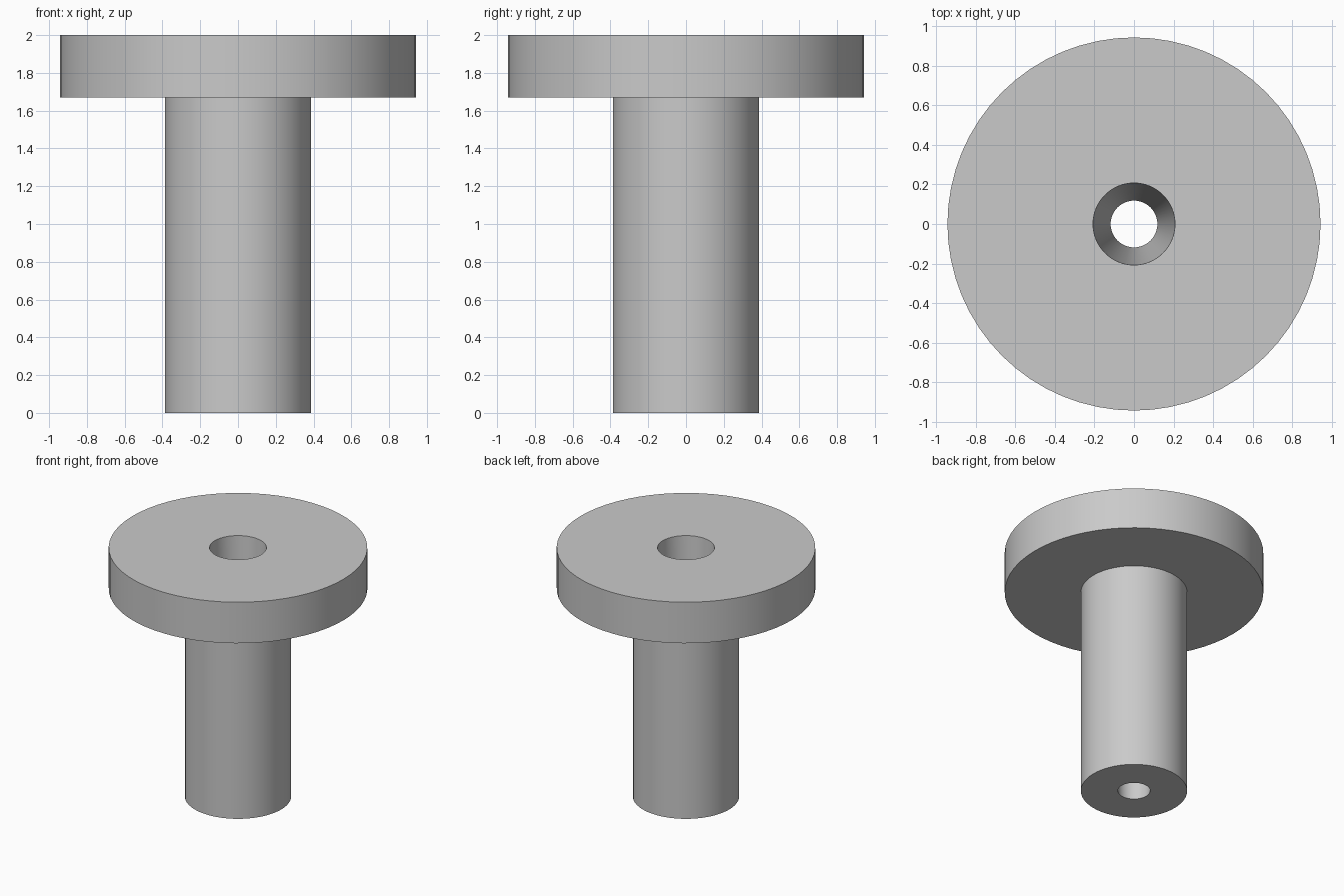
import bpy
import bmesh
import math

cube = bpy.data.objects.get("Cube")
if cube:
    bpy.data.objects.remove(cube, do_unlink=True)

SEGMENTS = 64

# Plain grey material
grey = bpy.data.materials.new("light_grey")
grey.use_nodes = True
colour = (0.59, 0.59, 0.59, 1)
grey.diffuse_color = colour
grey.node_tree.nodes["Principled BSDF"].inputs["Base Color"].default_value = colour


def lathe(name, profile, material):
    """Revolve a closed (radius, height) profile around z."""
    bm = bmesh.new()
    rings = []
    for radius, z in profile:
        ring = []
        for i in range(SEGMENTS):
            a = math.tau * i / SEGMENTS
            ring.append(bm.verts.new((radius * math.cos(a), radius * math.sin(a), z)))
        rings.append(ring)
    for k, lower in enumerate(rings):
        upper = rings[(k + 1) % len(rings)]
        for i in range(SEGMENTS):
            j = (i + 1) % SEGMENTS
            bm.faces.new((lower[i], lower[j], upper[j], upper[i]))
    bmesh.ops.recalc_face_normals(bm, faces=bm.faces)
    mesh = bpy.data.meshes.new(name)
    bm.to_mesh(mesh)
    bm.free()
    mesh.materials.append(material)
    obj = bpy.data.objects.new(name, mesh)
    bpy.context.collection.objects.link(obj)
    bpy.ops.object.select_all(action="DESELECT")
    obj.select_set(True)
    bpy.context.view_layer.objects.active = obj
    bpy.ops.object.shade_smooth_by_angle(angle=math.radians(30))
    return obj


# Flanged sleeve: shaft, wide head and a tapered bore running right through
lathe("flanged_sleeve", [
    (0.118, 0), (0.387, 0),        # bottom of the shaft
    (0.387, 1.67), (0.942, 1.67),  # underside of the head
    (0.942, 2), (0.207, 2),        # rim and top face
], grey)
